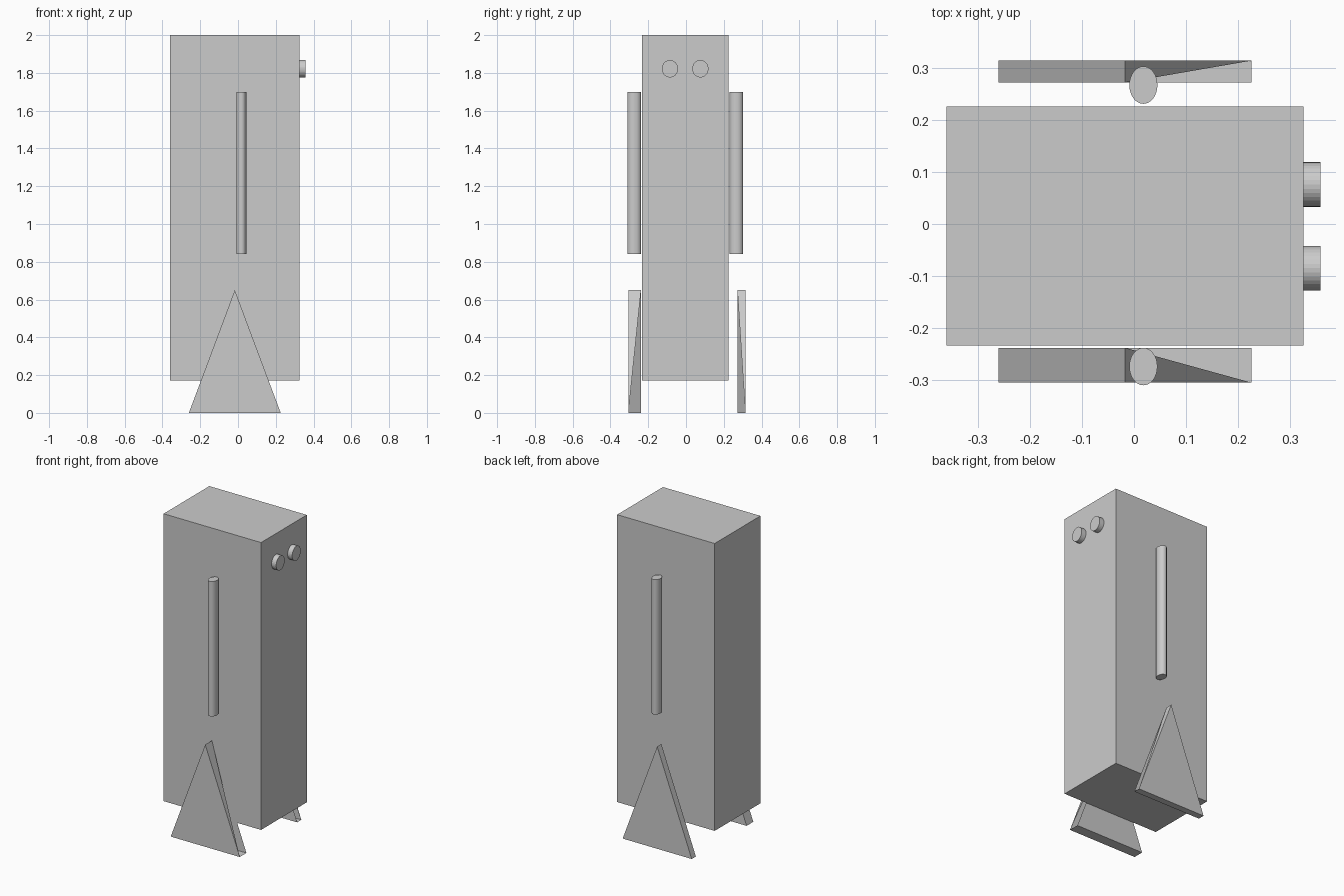
import bpy
import bmesh

if "Cube" in bpy.data.objects:
    bpy.data.objects.remove(bpy.data.objects["Cube"])


def box(name, lo, hi):
    size = [b - a for a, b in zip(lo, hi)]
    mid = [(a + b) / 2 for a, b in zip(lo, hi)]
    bpy.ops.mesh.primitive_cube_add(size=1, location=mid)
    ob = bpy.context.object
    ob.name = name
    ob.scale = size
    return ob


def rod(name, centre, radii, length, rotation=(0, 0, 0)):
    # Elliptical cylinder; radii are along its own x and y axes
    bpy.ops.mesh.primitive_cylinder_add(vertices=32, radius=1, depth=1,
                                        location=centre, rotation=rotation)
    ob = bpy.context.object
    ob.name = name
    ob.scale = (radii[0], radii[1], length)
    return ob


def foot(name, inner, outer):
    # Triangular plate standing on the ground
    profile = [(-0.26, 0), (0.226, 0), (-0.017, 0.65)]
    bm = bmesh.new()
    a = [bm.verts.new((x, inner, z)) for x, z in profile]
    b = [bm.verts.new((x, outer, z)) for x, z in profile]
    bm.faces.new(a)
    bm.faces.new(b[::-1])
    bm.faces.new((a[0], b[0], b[1], a[1]))   # sole
    bm.faces.new((a[2], b[2], b[0], a[0]))   # rear slope
    bm.faces.new((a[2], b[1], b[2]))         # front slope, open on its inner half
    bmesh.ops.recalc_face_normals(bm, faces=bm.faces)
    mesh = bpy.data.meshes.new(name)
    bm.to_mesh(mesh)
    bm.free()
    ob = bpy.data.objects.new(name, mesh)
    bpy.context.collection.objects.link(ob)
    return ob


# Tall block body
box("body", (-0.36, -0.234, 0.172), (0.326, 0.226, 2.0))

# Eyes on the +x face, slightly sunk into the body
for side, y in (("right", -0.085), ("left", 0.076)):
    rod(side + "_eye", (0.339, y, 1.822), (0.046, 0.043), 0.038,
        rotation=(0, 1.570796, 0))

# Arms hanging beside the body
for side, y in (("right", -0.274), ("left", 0.267)):
    rod(side + "_arm", (0.018, y, 1.271), (0.027, 0.036), 0.858)

# Triangular feet
foot("right_foot", -0.238, -0.305)
foot("left_foot", 0.272, 0.314)
